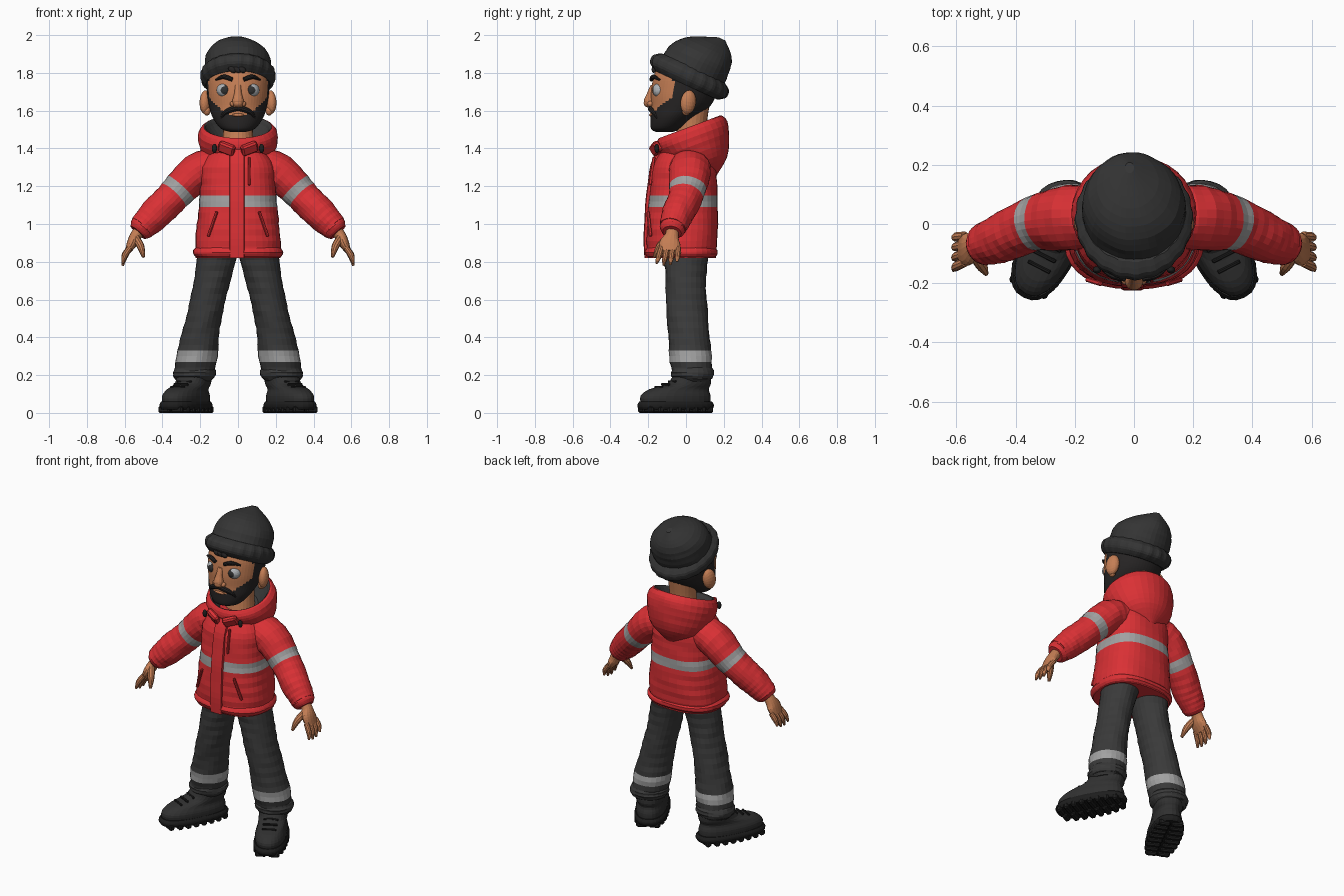
import bpy, bmesh, math
from mathutils import Vector, Matrix, Euler

if "Cube" in bpy.data.objects:
    bpy.data.objects.remove(bpy.data.objects["Cube"])


def material(name, red, green, blue):
    mat = bpy.data.materials.new(name)
    mat.use_nodes = True
    colour = (red, green, blue, 1)
    mat.diffuse_color = colour
    mat.node_tree.nodes["Principled BSDF"].inputs["Base Color"].default_value = colour
    return mat


RED = material("jacket red", .7, .03, .035)
CLOTH = material("trouser grey", .042, .042, .042)
KNIT = material("hat grey", .035, .035, .035)
BOOT = material("boot black", .03, .03, .03)
SOLE = material("sole black", .013, .013, .013)
SILVER = material("reflective grey", .36, .36, .36)
SKIN = material("skin", .56, .21, .09)
HAIR = material("hair", .02, .018, .018)
EYE = material("eye white", .42, .44, .46)
IRIS = material("iris dark", .03, .03, .03)
UPRIGHT = (0, 0, 1)
made = []


def finish(name, bm, mat, pair, matrix):
    """Turn the bmesh into an object; a pair is mirrored across the middle."""
    mesh = bpy.data.meshes.new(name)
    bm.transform(matrix)
    bm.to_mesh(mesh)
    bm.free()
    mesh.materials.append(mat)
    part = bpy.data.objects.new(name, mesh)
    bpy.context.collection.objects.link(part)
    if pair:
        mirror = part.modifiers.new("Mirror", "MIRROR")
        mirror.use_mirror_merge = False
    made.append(part)
    return part


def paint(part, mat, rule):
    """Give a second colour to the faces that satisfy the rule."""
    part.data.materials.append(mat)
    for face in part.data.polygons:
        if rule(face):
            face.material_index = 1


def blend(values, t):
    """Smooth curve through evenly spaced values."""
    last = len(values) - 1
    ends = [2 * values[0] - values[1], *values, 2 * values[-1] - values[-2]]
    i = min(int(t * last), last - 1)
    f = t * last - i
    a, b, c, d = ends[i:i + 4]
    return b + (c - a) * (f / 2) + (2 * a - 5 * b + 4 * c - d) * (f * f / 2) + (3 * (b - c) + d - a) * (f ** 3 / 2)


def tube(name, mat, path, wide, deep=None, rings=12, sides=24, power=2, axis=None,
         rib=0, fold=0, band=None, pair=False, matrix=Matrix()):
    """Skin oval rings along a smooth path; band names the first and last silver ring."""
    path = [Vector(p) for p in path]
    deep = deep or wide
    steps = [i / rings for i in range(rings + 1)]
    centres = [blend(path, t) for t in steps]
    bm, loops = bmesh.new(), []
    for i, t in enumerate(steps):
        along = Vector(axis) if axis else centres[min(i + 1, rings)] - centres[max(i - 1, 0)]
        along.normalize()
        back = (Vector((0, 1, 0)) - along * along.y).normalized()
        across = back.cross(along)
        loop = []
        for j in range(sides):
            angle = math.tau * j / sides
            c, s = (math.copysign(abs(v) ** (2 / power), v) for v in (math.cos(angle), math.sin(angle)))
            grow = 1 + rib * (j % 4 < 2) + fold * math.sin(3 * angle + 2 * i) * math.cos(2 * angle - i)
            offset = across * c * blend(wide, t) + back * s * blend(deep, t)
            loop.append(bm.verts.new(centres[i] + offset * grow))
        loops.append(loop)
    for low, high in zip(loops, loops[1:]):
        for j in range(sides):
            k = (j + 1) % sides
            bm.faces.new((low[j], low[k], high[k], high[j]))
    bm.faces.new(loops[0][::-1])
    bm.faces.new(loops[-1])
    part = finish(name, bm, mat, pair, matrix)
    if band:
        paint(part, SILVER, lambda face: band[0] <= face.index // sides < band[1])
    return part


def solid(name, mat, place, size, turn=(0, 0, 0), shape="ball", pair=False, matrix=Matrix()):
    """A scaled ball or a bevelled box."""
    bm = bmesh.new()
    if shape == "ball":
        bmesh.ops.create_uvsphere(bm, u_segments=20, v_segments=12, radius=1)
        bm.transform(Matrix.Rotation(math.pi / 2, 4, "X"))
    else:
        bmesh.ops.create_cube(bm, size=1)
    bmesh.ops.scale(bm, vec=size, verts=bm.verts)
    if shape == "box":
        bmesh.ops.bevel(bm, geom=bm.edges[:], offset=min(size) / 4, segments=1, affect="EDGES")
    return finish(name, bm, mat, pair, matrix @ Matrix.LocRotScale(Vector(place), Euler(turn), None))


# jacket body with reflective band, hem and front placket
tube("jacket_body", RED, [(0, -.025, .82), (0, -.005, 1.42)],
     [.225, .225, .215, .205, .2, .19, .11], [.18, .188, .187, .182, .175, .163, .1],
     rings=20, sides=36, power=2.5, axis=UPRIGHT, fold=.015, band=(9, 11))
tube("jacket_hem", RED, [(0, -.025, .82), (0, -.025, .88)], [.22, .237, .237, .22], [.175, .192, .192, .175],
     rings=6, sides=36, power=2.5, axis=UPRIGHT, fold=.01)
tube("placket", RED, [(-.005, -y, .82 + i / 10) for i, y in enumerate((.2, .205, .2, .195, .182, .166, .12))],
     [.04, .04], [.02, .02], rings=18, sides=12, power=5, axis=UPRIGHT)
solid("chest_pocket_welt", RED, (.06, -.18, 1.28), (.012, .016, .15), (-.14, 0, 0), "box")
solid("pocket_welts", RED, (.135, -.195, 1), (.014, .016, .14), (0, -.35, .3), "box", pair=True)
solid("collar_flaps", RED, (.06, -.16, 1.4), (.09, .035, .06), (.5, -.35, .3), "box", pair=True)
solid("toggles", SOLE, (.125, -.155, 1.4), (.014, .012, .024), pair=True)

# hood: hanging pouch that rolls over its rim into a dark lining
hood = tube("hood", RED, [(0, .13, 1.24), (0, .1, 1.31), (0, .06, 1.4), (0, .03, 1.475),
                          (0, .02, 1.515), (0, .025, 1.48), (0, .03, 1.42)],
            [.03, .15, .2, .21, .18, .15, .1], [.03, .125, .18, .2, .172, .15, .1],
            rings=24, sides=32, axis=(0, -.35, .94), fold=.01)
paint(hood, CLOTH, lambda face: face.center.z > 1.34 and face.center.xy.dot(face.normal.xy) < .01
      and face.index // 32 > 15)

# sleeves with reflective band and gathered cuff
tube("sleeves", RED, [(.1, .02, 1.32), (.22, .02, 1.27), (.34, 0, 1.15), (.44, -.045, 1.05), (.51, -.07, .98)],
     [.09, .1, .088, .085, .07], [.1, .11, .092, .084, .07], rings=24, fold=.03, band=(10, 12), pair=True)
tube("cuffs", RED, [(.49, -.065, 1), (.53, -.075, .955)], [.06, .068, .066, .05], rings=6, fold=.03, pair=True)

# hands
tube("palms", SKIN, [(.505, -.07, .985), (.54, -.075, .94), (.56, -.085, .9), (.583, -.085, .855)],
     [.032, .03, .028, .016], [.036, .036, .055, .05], sides=16, pair=True)
for i, reach in enumerate((.08, .09, .087, .07)):
    y = .03 * i - .13
    tube(f"fingers_{i + 1}", SKIN, [(.572, y, .875), (.6, y * 1.1, .872 - reach / 2), (.61, y * 1.2, .87 - reach)],
         [.015, .016, .006], rings=6, sides=10, pair=True)
tube("thumbs", SKIN, [(.54, -.1, .925), (.515, -.14, .88), (.5, -.168, .825)], [.02, .02, .008],
     rings=6, sides=10, pair=True)

# trouser legs with reflective band and bunched cuffs
tube("trouser_legs", CLOTH, [(.235, .035, .18), (.2, .015, .41), (.15, 0, .64), (.1, 0, .87)],
     [.1, .11, .1, .094, .095, .1, .11], [.1, .113, .108, .11, .107, .11, .125],
     rings=23, axis=UPRIGHT, fold=.03, band=(3, 5), pair=True)
tube("trouser_cuffs", CLOTH, [(.234, .035, .165), (.228, .035, .245)], [.085, .11, .113, .1],
     rings=8, axis=UPRIGHT, fold=.03, pair=True)

# boots, turned outward
foot = Matrix.Translation((.275, -.055, 0)) @ Matrix.Rotation(math.radians(27), 4, "Z")
tube("boot_uppers", BOOT, [(0, 0, .05), (0, 0, .09), (0, .02, .125), (0, .08, .155), (0, .1, .21)],
     [.088, .09, .08, .083, .088], [.2, .2, .17, .12, .095],
     sides=28, power=2.3, axis=UPRIGHT, pair=True, matrix=foot)
tube("boot_soles", SOLE, [(0, 0, .018), (0, 0, .06)], [.09, .097, .097, .09], [.208, .216, .216, .206],
     rings=6, sides=28, power=2.5, axis=UPRIGHT, pair=True, matrix=foot)
for i in range(8):
    y = i / 20 - .175
    reach = .09 * (1 - (abs(y) / .225) ** 2.5) ** .4
    for inout in (-1, 1):
        solid("boot_treads", SOLE, (inout * reach * .57, y, .018), (reach, .032, .036),
              shape="box", pair=True, matrix=foot)
for i in range(3):
    solid("boot_laces", SOLE, (0, i / 25 - .1, .136 + i / 70), (.085, .012, .014), (.3, 0, 0),
          "box", pair=True, matrix=foot)

# neck and head; beard and hair follow a rule of height and direction
tube("neck", SKIN, [(0, .02, 1.38), (0, .04, 1.64)], [.09, .078, .085])
head = tube("head", SKIN, [(0, -.115, 1.487), (0, -.105, 1.505), (0, -.07, 1.56), (0, -.03, 1.62),
                           (0, -.01, 1.7), (0, .01, 1.8), (0, .025, 1.88)],
            [.04, .09, .132, .152, .164, .165, .13], [.045, .08, .118, .155, .175, .175, .14],
            rings=42, sides=56, axis=UPRIGHT)


def bearded(face):
    x, y, z = face.center
    return z < 1.57 + 4.5 * x * x or y > .02 or (abs(x) > .13 and y > -.065)


paint(head, HAIR, bearded)

# face
tube("nose", SKIN, [(0, -.172, 1.735), (0, -.188, 1.69), (0, -.196, 1.65), (0, -.19, 1.62)],
     [.016, .02, .03, .024], [.016, .02, .028, .018], sides=14, axis=UPRIGHT)
solid("nose_tip", SKIN, (0, -.2, 1.64), (.026, .024, .023))
solid("lower_lip", SKIN, (0, -.183, 1.577), (.034, .012, .009))
solid("nostrils", SKIN, (.027, -.188, 1.636), (.016, .018, .015), pair=True)
solid("ears", SKIN, (.172, .012, 1.645), (.03, .042, .064), (-.15, 0, .35), pair=True)
solid("ear_lobes", SKIN, (.165, 0, 1.6), (.02, .022, .026), pair=True)
eyes = solid("eyes", EYE, (0, 0, 0), (.042, .042, .04), pair=True, matrix=Matrix.Translation((.071, -.137, 1.708)))
paint(eyes, IRIS, lambda face: face.center.y < -.14 and math.hypot(face.center.x - .067, face.center.z - 1.708) < .024)
tube("eyebrows", HAIR, [(.03, -.184, 1.765), (.075, -.172, 1.779), (.118, -.14, 1.764)],
     [.011, .012, .005], sides=10, pair=True)
tube("moustache", HAIR, [(0, -.188, 1.612), (.035, -.185, 1.606), (.07, -.168, 1.588), (.088, -.15, 1.56)],
     [.012, .015, .012, .008], sides=10, pair=True)
for i in range(3):
    solid("fringe_lock", HAIR, (i / 40 - .03, -.17, 1.818), (.024, .012, .016), (0, .5, 0))

# knitted hat: ribbed turn-up and slouched crown, both leaning back
LEAN = (0, .42, .907)
tube("hat_brim", KNIT, [(0, 0, 1.735), (0, .037, 1.827)], [.17, .19, .196, .193, .17],
     [.18, .215, .222, .215, .18], rings=8, sides=80, axis=LEAN, rib=.018)
tube("hat_crown", KNIT, [(0, .03, 1.8), (-.002, .08, 1.885), (-.01, .13, 1.94), (-.015, .19, 1.98)],
     [.175, .168, .115, .015], [.182, .168, .122, .02], sides=40, axis=LEAN, rib=.008, fold=.012)

# crisp creases, soft curves
for part in bpy.context.view_layer.objects:
    part.select_set(part in made)
bpy.context.view_layer.objects.active = made[0]
bpy.ops.object.shade_smooth_by_angle(angle=math.radians(32))
